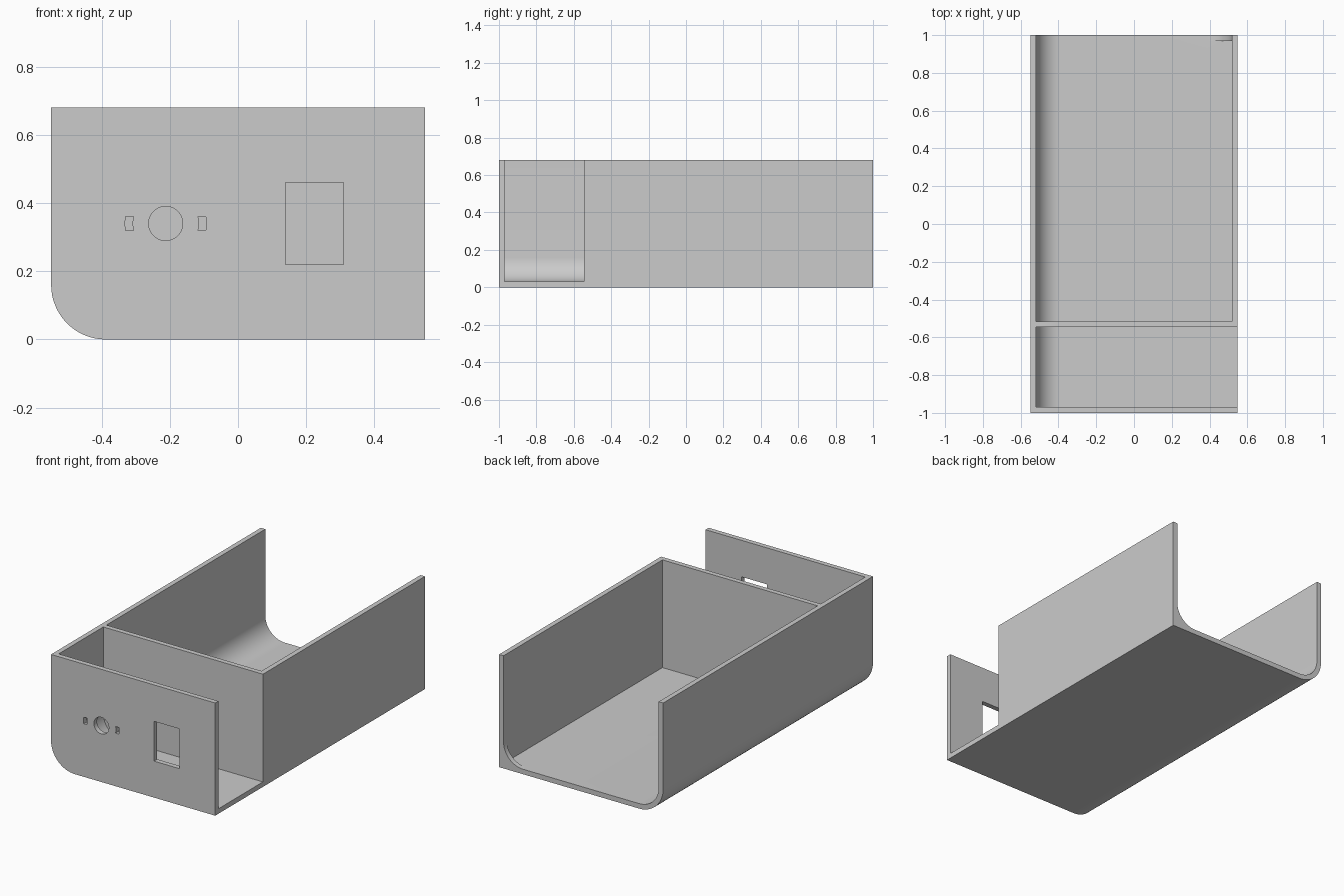
import bpy, bmesh
from math import sin, cos, pi, sqrt

cube = bpy.data.objects.get("Cube")
if cube:
    bpy.data.objects.remove(cube, do_unlink=True)

HALF_W, HEIGHT, WALL, RADIUS = 0.548, 0.68, 0.03, 0.16

gray = bpy.data.materials.new("light gray plastic")
gray.use_nodes = True
color = (0.6, 0.6, 0.6, 1)
gray.diffuse_color = color
gray.node_tree.nodes["Principled BSDF"].inputs["Base Color"].default_value = color


def arc(cx, cz, r, a0, a1, steps):
    angles = [a0 + (a1 - a0) * i / steps for i in range(steps + 1)]
    return [(cx + r * cos(a), cz + r * sin(a)) for a in angles]


def section(x0, x1, z0, z1, r, round_right=False):
    """Box section with a rounded lower corner on one or both sides."""
    pts = [(x1, z1), (x0, z1)] + arc(x0 + r, z0 + r, r, pi, 1.5 * pi, 16)
    if round_right:
        return pts + arc(x1 - r, z0 + r, r, 1.5 * pi, 2 * pi, 16)
    return pts + [(x1, z0)]


def extrude(name, pts, y0, y1):
    """Solid made from an xz profile run along y."""
    bm = bmesh.new()
    face = bm.faces.new([bm.verts.new((x, y0, z)) for x, z in pts])
    ext = bmesh.ops.extrude_face_region(bm, geom=[face])
    moved = [v for v in ext["geom"] if isinstance(v, bmesh.types.BMVert)]
    bmesh.ops.translate(bm, verts=moved, vec=(0, y1 - y0, 0))
    bmesh.ops.recalc_face_normals(bm, faces=bm.faces)
    mesh = bpy.data.meshes.new(name)
    bm.to_mesh(mesh)
    bm.free()
    mesh.materials.append(gray)
    obj = bpy.data.objects.new(name, mesh)
    bpy.context.collection.objects.link(obj)
    return obj


# Outer shell
shell = extrude("enclosure_shell", section(-HALF_W, HALF_W, 0, HEIGHT, RADIUS), -1, 1)

# Front bay, open at the top and on one side; main bay, open at the top;
# rear opening with both lower corners rounded
inner_r, inner_x = RADIUS - WALL, HALF_W - WALL
cutters = [
    extrude("front_bay_cutter", section(-inner_x, HALF_W + 0.1, WALL, 1, inner_r), -0.97, -0.545),
    extrude("main_bay_cutter", section(-inner_x, inner_x, WALL, 1, inner_r), -0.515, 0.97),
    extrude("rear_opening_cutter", section(-inner_x, inner_x, WALL, 1, inner_r, True), 0.9, 1.1),
]

# Front panel holes: round bore, window and two curved slots
PANEL = (-1.1, -0.9)
bore_x, bore_z = -0.212, 0.34
cutters.append(extrude("bore_cutter", arc(bore_x, bore_z, 0.05, 0, 2 * pi, 48)[:-1], *PANEL))
cutters.append(extrude("window_cutter", [(0.14, 0.22), (0.31, 0.22), (0.31, 0.46), (0.14, 0.46)], *PANEL))
heights = [-0.02 + 0.005 * i for i in range(9)]
for side, label in ((-1, "right"), (1, "left")):
    pts = [(bore_x + side * sqrt(0.119 ** 2 - h * h), bore_z + h) for h in heights]
    pts += [(bore_x + side * sqrt(0.097 ** 2 - h * h), bore_z + h) for h in reversed(heights)]
    cutters.append(extrude(label + "_slot_cutter", pts, *PANEL))

# Cut everything out of the shell
bpy.ops.object.select_all(action="DESELECT")
shell.select_set(True)
bpy.context.view_layer.objects.active = shell
for cutter in cutters:
    cutter.hide_render = True
    mod = shell.modifiers.new(cutter.name, "BOOLEAN")
    mod.operation = "DIFFERENCE"
    mod.solver = "EXACT"
    mod.object = cutter
    bpy.ops.object.modifier_apply(modifier=mod.name)
    bpy.data.objects.remove(cutter, do_unlink=True)

bpy.ops.object.shade_smooth_by_angle(angle=pi / 6)
